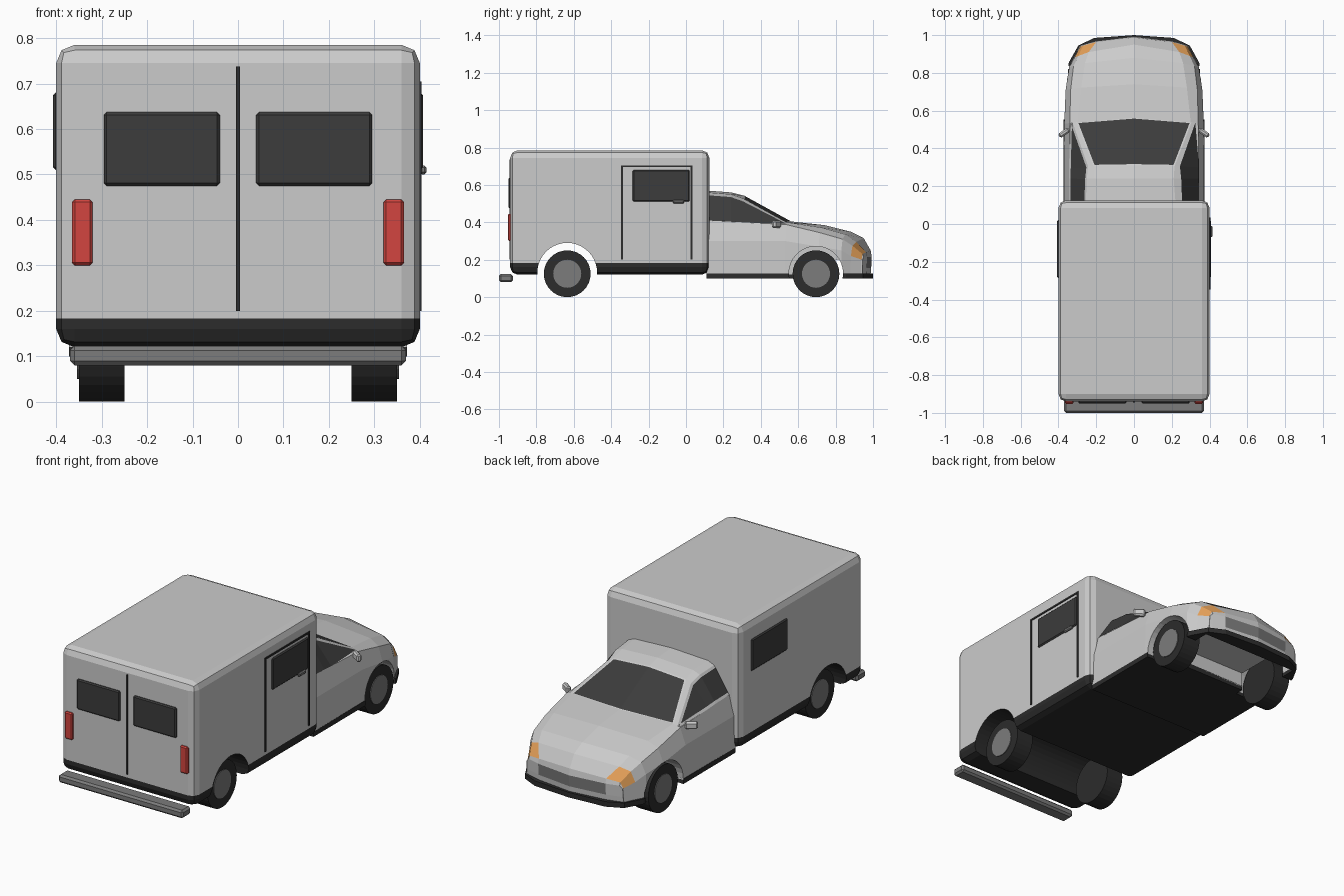
import bpy, bmesh, math
from mathutils import Vector, Matrix

if "Cube" in bpy.data.objects:
    bpy.data.objects.remove(bpy.data.objects["Cube"])


def material(name, c):
    m = bpy.data.materials.new(name)
    m.diffuse_color = (*c, 1)
    m.use_nodes = True
    m.node_tree.nodes["Principled BSDF"].inputs["Base Color"].default_value = m.diffuse_color
    return m


LIGHT = material("light_grey", (.8, .8, .8))
BLACK = material("black", (.025, .025, .025))
GLASS = material("dark_glass", (.045, .045, .045))
MID = material("mid_grey", (.2, .2, .2))
RED = material("red", (.65, .06, .05))
ORANGE = material("orange", (.8, .36, .1))


def finish(bm, name, mats):
    bmesh.ops.recalc_face_normals(bm, faces=bm.faces)
    me = bpy.data.meshes.new(name)
    bm.to_mesh(me)
    bm.free()
    for m in mats:
        me.materials.append(m)
    ob = bpy.data.objects.new(name, me)
    bpy.context.collection.objects.link(ob)
    return ob


def box(name, lo, hi, mat, bevel=0.0, segs=1, rot_z=0):
    bm = bmesh.new()
    bmesh.ops.create_cube(bm, size=1)
    lo, hi = Vector(lo), Vector(hi)
    bmesh.ops.scale(bm, vec=hi - lo, verts=bm.verts)
    if bevel:
        bmesh.ops.bevel(bm, geom=bm.edges[:], offset=bevel, segments=segs,
                        profile=.5, affect='EDGES')
    bmesh.ops.rotate(bm, matrix=Matrix.Rotation(rot_z, 3, 'Z'), verts=bm.verts)
    bmesh.ops.translate(bm, vec=(lo + hi) / 2, verts=bm.verts)
    return finish(bm, name, [mat])


def cylinder(name, x0, x1, y, z, r, mat, segs=32):
    bm = bmesh.new()
    m = Matrix.Translation(((x0 + x1) / 2, y, z)) @ Matrix.Rotation(math.pi / 2, 4, 'Y')
    bmesh.ops.create_cone(bm, cap_ends=True, segments=segs, radius1=r, radius2=r,
                          depth=abs(x1 - x0), matrix=m)
    return finish(bm, name, [mat])


def cut(target, cutters):
    bpy.context.view_layer.objects.active = target
    for c in cutters:
        mod = target.modifiers.new("cut", 'BOOLEAN')
        mod.operation, mod.solver, mod.object = 'DIFFERENCE', 'EXACT', c
        bpy.ops.object.modifier_apply(modifier=mod.name)


def loft(stations):
    """Mirrored half sections (outer to centre); k sweeps the sides back."""
    bm = bmesh.new()
    rows, grid = [], []
    for y, k, pts in stations:
        half = [(x, y - k * (x / pts[0][0]) ** 2, z) for x, z in pts]
        full = half + [(-x, yy, z) for x, yy, z in half[-2::-1]]
        rows.append([bm.verts.new(p) for p in full])
    for a, b in zip(rows, rows[1:]):
        grid.append([bm.faces.new((a[i], a[i + 1], b[i + 1], b[i]))
                     for i in range(len(a) - 1)])
    return bm, grid


# Cargo box with dark lower edge and rear wheel tunnel
cargo = box("cargo_box", (-.4, -.94, .12), (.4, .125, .785), BLACK, .04, 2)
cargo.data.materials.append(LIGHT)
bm = bmesh.new()
bm.from_mesh(cargo.data)
bmesh.ops.bisect_plane(bm, geom=bm.verts[:] + bm.edges[:] + bm.faces[:],
                       plane_co=(0, 0, .183), plane_no=(0, 0, 1))
for f in bm.faces:
    f.material_index = int(f.calc_center_median().z > .183)
bm.to_mesh(cargo.data)
bm.free()
tunnel = cylinder("tunnel_cutter", -.6, .6, -.635, .13, .16, BLACK, 40)
cut(cargo, [tunnel])

# Cab lower body and bonnet
nose = [(.29, .12), (.285, .20), (.27, .23), (.2, .24), (0, .25)]
rear = [(.372, .12), (.37, .30), (.345, .41), (.30, .415), (0, .42)]
cap = lambda pts, z: [(x, min(h, z)) for x, h in pts]
bm, grid = loft([
    (.11, 0, cap(rear, .12)),
    (.11, 0, rear),
    (.56, .03, [(.37, .12), (.369, .30), (.34, .388), (.30, .40), (0, .405)]),
    (.74, .03, [(.362, .12), (.362, .27), (.335, .345), (.28, .372), (0, .385)]),
    (.88, .05, [(.345, .12), (.343, .25), (.32, .31), (.26, .335), (0, .35)]),
    (.95, .07, [(.318, .12), (.315, .22), (.295, .275), (.24, .295), (0, .315)]),
    (.987, .05, nose),
    (.993, .05, cap(nose, .215)),
    (.99, .05, cap(nose, .155)),
    (.987, .05, cap(nose, .12)),
])
for c in (1, 2, 5, 6):
    grid[5][c].material_index = 1
for c in (3, 4):
    grid[7][c].material_index = 2
bmesh.ops.remove_doubles(bm, verts=bm.verts, dist=.0008)
bmesh.ops.holes_fill(bm, edges=[e for e in bm.edges if e.is_boundary], sides=0)
body = finish(bm, "cab_body", [LIGHT, ORANGE, MID])

# Dark sill running round the cab
edge = [(.372, .11), (.372, .56), (.365, .74), (.345, .855), (.295, .945),
        (.21, .985), (0, 1.0)]
outline = edge + [(-x, y) for x, y in edge[-2::-1]]
bm = bmesh.new()
f = bm.faces.new([bm.verts.new((x, y, .10)) for x, y in outline])
ext = bmesh.ops.extrude_face_region(bm, geom=[f])
bmesh.ops.translate(bm, vec=(0, 0, .027),
                    verts=[g for g in ext["geom"] if isinstance(g, bmesh.types.BMVert)])
sill = finish(bm, "cab_sill", [BLACK])

# Front wheel arches and open engine bay underside
arches = [cylinder("arch_cutter", s * .22, s * .5, .695, .127, .145, LIGHT) for s in (1, -1)]
bay = box("bay_cutter", (-.29, .60, .0), (.29, .92, .2), LIGHT)
for ob in (body, sill):
    cut(ob, arches + [bay])
for c in arches + [bay, tunnel]:
    bpy.data.objects.remove(c)

# Cab upper part with windscreen and side windows inset
bm, grid = loft([
    (.11, 0, [(.345, .408), (.255, .545), (.22, .56), (0, .57)]),
    (.24, 0, [(.345, .405), (.25, .535), (.21, .55), (0, .56)]),
    (.31, .01, [(.344, .40), (.243, .512), (.215, .527), (0, .543)]),
    (.565, .03, [(.338, .387), (.325, .392), (.305, .398), (0, .403)]),
])
for region, t in (([r[0] for r in grid], .014), ([r[5] for r in grid], .014),
                  (grid[2][2:4], .008)):
    bmesh.ops.inset_region(bm, faces=region, thickness=t, use_boundary=True,
                           use_even_offset=True)
    for f in region:
        f.material_index = 1
finish(bm, "cab_top", [LIGHT, GLASS])

# Wheels and hubs
for end, y in (("rear", -.635), ("front", .695)):
    for s, side in ((1, "right"), (-1, "left")):
        cylinder(f"{end}_{side}_tyre", s * .25, s * .35, y, .125, .125, BLACK)
        cylinder(f"{end}_{side}_hub", s * .26, s * .354, y, .125, .075, MID)

# Rear doors: windows, lights, centre seam, bumper
for s, side in ((1, "right"), (-1, "left")):
    x = sorted((s * .04, s * .295))
    box(f"rear_window_{side}", (x[0], -.95, .475), (x[1], -.93, .637), GLASS, .006)
    x = sorted((s * .32, s * .365))
    box(f"tail_light_{side}", (x[0], -.952, .30), (x[1], -.93, .445), RED, .006)
    x = sorted((s * .402, s * .338))
    box(f"wing_mirror_{side}", (x[0], .47, .37), (x[1], .496, .41), LIGHT, .008,
        rot_z=-s * .6)
    # Side windows of the cargo box
    x = sorted((s * .39, s * .407))
    box(f"side_window_{side}", (x[0], -.285, .51), (x[1], .02, .68), GLASS, .006)
box("rear_door_seam", (-.004, -.944, .2), (.004, -.93, .737), BLACK)
box("rear_bumper", (-.37, -1.0, .08), (.37, -.925, .123), MID, .01)

# Side door outline and handle
for name, y0, y1, z0, z1 in (("rear", -.347, -.337, .2, .705),
                             ("front", .025, .035, .2, .705),
                             ("top", -.347, .035, .695, .705)):
    box(f"side_door_seam_{name}", (.39, y0, z0), (.404, y1, z1), BLACK)
box("side_door_handle", (.4, -.07, .5), (.415, -.01, .52), MID, .005)
